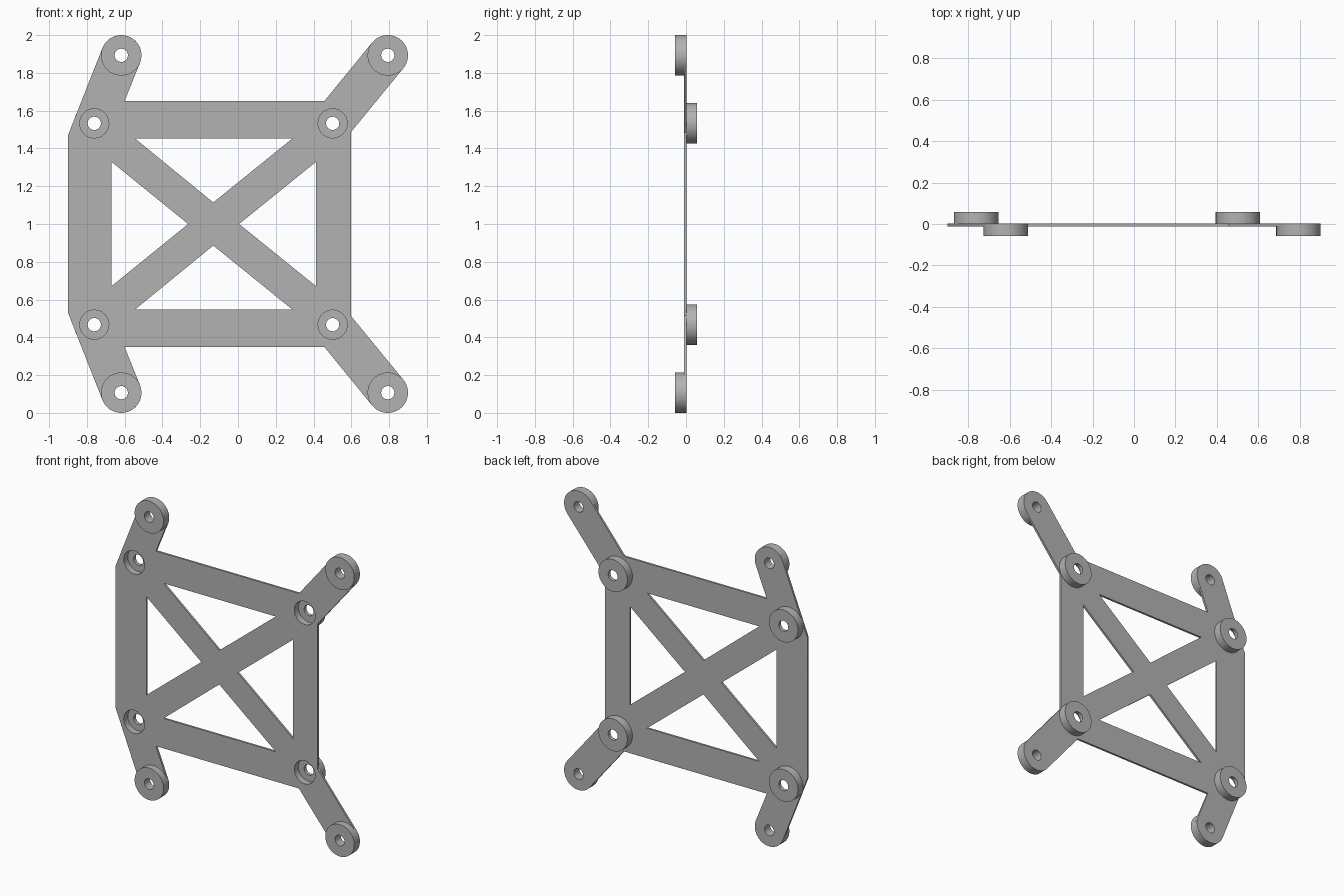
import bpy, bmesh
from math import sin, cos, pi, radians
from mathutils import Vector

cube = bpy.data.objects.get("Cube")
if cube:
    bpy.data.objects.remove(cube)

SEG = 64
FRONT, BACK = -0.011, 0.003      # plate faces
DEPTH = 0.057                    # reach of the bosses either way
R_BOSS, R_BORE, R_HOLE = 0.107, 0.077, 0.035
ARM_L, ARM_R, ARM_Z = -0.618, 0.793, 1.893
MOUNT_L, MOUNT_R, MOUNT_Z = -0.761, 0.501, 1.533

grey = bpy.data.materials.new("grey_plastic")
grey.use_nodes = True
colour = (0.45, 0.45, 0.45, 1)
grey.diffuse_color = colour
grey.node_tree.nodes["Principled BSDF"].inputs["Base Color"].default_value = colour


def arc(cx, cz, r, start, end, steps):
    angles = [radians(start + (end - start) * i / steps) for i in range(steps + 1)]
    return [(cx + r * cos(a), cz + r * sin(a)) for a in angles]


def circle(cx, cz, r):
    return arc(cx, cz, r, 0, 360, SEG)[:-1]


def flip(points):
    """Mirror a loop across the mid height, keeping its winding."""
    return [(x, 2 - z) for x, z in reversed(points)]


def finish(obj):
    obj.data.materials.clear()
    obj.data.materials.append(grey)
    bpy.ops.object.select_all(action='DESELECT')
    obj.select_set(True)
    bpy.context.view_layer.objects.active = obj
    bpy.ops.object.shade_smooth_by_angle(angle=radians(30))


def plate(name, loops):
    """Flat panel: first loop is the outline, the others are openings."""
    bm = bmesh.new()
    edges = []
    for loop in loops:
        vs = [bm.verts.new((x, FRONT, z)) for x, z in loop]
        edges += [bm.edges.new((vs[i - 1], vs[i])) for i in range(len(vs))]
    bmesh.ops.triangle_fill(bm, edges=edges, use_beauty=True, normal=(0, -1, 0))
    out = bmesh.ops.extrude_face_region(bm, geom=bm.faces[:], use_keep_orig=True)
    moved = [g for g in out["geom"] if isinstance(g, bmesh.types.BMVert)]
    bmesh.ops.translate(bm, verts=moved, vec=(0, BACK - FRONT, 0))
    bmesh.ops.recalc_face_normals(bm, faces=bm.faces[:])
    mesh = bpy.data.meshes.new(name)
    bm.to_mesh(mesh)
    bm.free()
    obj = bpy.data.objects.new(name, mesh)
    bpy.context.collection.objects.link(obj)
    finish(obj)


def boss(name, x, z, profile):
    """Ring turned about a front-to-back axis from (radius, y) points."""
    bm = bmesh.new()
    rings = []
    for r, y in profile:
        rings.append([bm.verts.new((px, y, pz)) for px, pz in circle(0, 0, r)])
    for k in range(len(rings)):
        a, b = rings[k - 1], rings[k]
        for i in range(SEG):
            bm.faces.new((a[i - 1], a[i], b[i], b[i - 1]))
    bmesh.ops.recalc_face_normals(bm, faces=bm.faces[:])
    mesh = bpy.data.meshes.new(name)
    bm.to_mesh(mesh)
    bm.free()
    obj = bpy.data.objects.new(name, mesh)
    obj.location = Vector((x, 0, z))
    bpy.context.collection.objects.link(obj)
    finish(obj)


# Upper half of the outline, from the left edge over both arms to the right edge
upper = [(-0.9, 1.47)]
upper += arc(ARM_L, ARM_Z, R_BOSS, 159, -21, SEG // 2)
upper += [(-0.6, 1.652), (0.458, 1.652)]
upper += arc(ARM_R, ARM_Z, R_BOSS, 141, -39, SEG // 2)
upper += [(0.597, 1.485)]

# Triangular windows between the frame and the cross braces
top_window = [(-0.544, 1.452), (0.287, 1.452), (-0.131, 1.114)]
side_windows = [
    [(-0.671, 1.33), (-0.264, 1.0), (-0.671, 0.67)],
    [(0.414, 1.33), (0.006, 1.0), (0.414, 0.67)],
]
loops = [upper + flip(upper), top_window, flip(top_window)] + side_windows

# Holes for the bosses
for z in (ARM_Z, 2 - ARM_Z):
    loops += [circle(x, z, R_HOLE) for x in (ARM_L, ARM_R)]
for z in (MOUNT_Z, 2 - MOUNT_Z):
    loops += [circle(x, z, R_BORE) for x in (MOUNT_L, MOUNT_R)]
plate("frame_plate", loops)

# Arm bosses face forward; frame bosses face back and are counterbored
arm_profile = [(R_HOLE, FRONT), (R_HOLE, -DEPTH), (R_BOSS, -DEPTH), (R_BOSS, FRONT)]
floor = 0.033
mount_profile = [(R_BORE, BACK), (R_BORE, floor), (R_HOLE, floor),
                 (R_HOLE, DEPTH), (R_BOSS, DEPTH), (R_BOSS, BACK)]
for level, flipped in (("upper", False), ("lower", True)):
    for side, ax, mx in (("right", ARM_L, MOUNT_L), ("left", ARM_R, MOUNT_R)):
        az = 2 - ARM_Z if flipped else ARM_Z
        mz = 2 - MOUNT_Z if flipped else MOUNT_Z
        boss(f"{level}_{side}_arm_boss", ax, az, arm_profile)
        boss(f"{level}_{side}_frame_boss", mx, mz, mount_profile)
